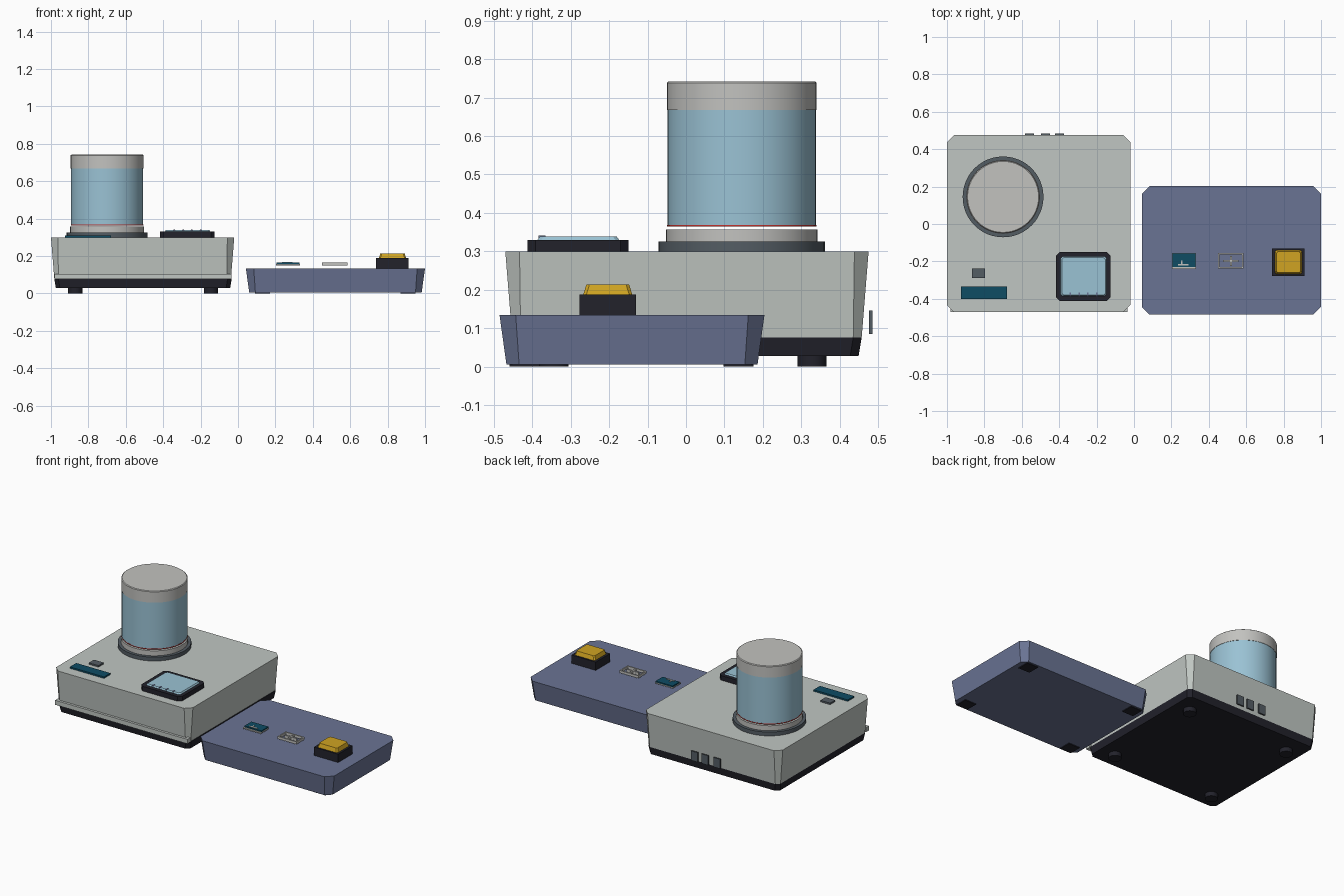
import bpy, bmesh, math

cube = bpy.data.objects.get("Cube")
if cube:
    bpy.data.objects.remove(cube, do_unlink=True)


def material(name, rgb):
    lin = [(c / 255 / 12.92) if c < 11 else ((c / 255 + 0.055) / 1.055) ** 2.4 for c in rgb]
    m = bpy.data.materials.new(name)
    m.use_nodes = True
    m.diffuse_color = (*lin, 1)
    m.node_tree.nodes["Principled BSDF"].inputs["Base Color"].default_value = (*lin, 1)
    return m


SHELL = material("shell grey", (192, 198, 194))
PALE = material("pale grey", (194, 194, 191))
BLACK = material("black plastic", (34, 34, 43))
SLATE = material("slate grey", (84, 93, 100))
GLASS = material("light blue", (154, 194, 212))
RED = material("red", (196, 48, 44))
TEAL = material("deep teal", (14, 76, 100))
INDIGO = material("dusty indigo", (106, 116, 148))
YELLOW = material("amber yellow", (208, 164, 34))


def finish(name, bm, mat):
    bmesh.ops.recalc_face_normals(bm, faces=bm.faces)
    me = bpy.data.meshes.new(name)
    bm.to_mesh(me)
    bm.free()
    me.materials.append(mat)
    ob = bpy.data.objects.new(name, me)
    bpy.context.collection.objects.link(ob)
    return ob


def block(name, mat, x, y, z, cut=0.0, taper=0.0, cut_low=None):
    """Box over the x, y and z ranges, with cut corners; taper > 0 shrinks the
    bottom and taper < 0 shrinks the top."""
    bm = bmesh.new()
    rings = []
    low = cut if cut_low is None else cut_low
    for h, inset, c in ((z[0], max(taper, 0), low), (z[1], max(-taper, 0), cut)):
        x0, x1, y0, y1 = x[0] + inset, x[1] - inset, y[0] + inset, y[1] - inset
        if cut:
            pts = [(x0 + c, y0), (x1 - c, y0), (x1, y0 + c), (x1, y1 - c),
                   (x1 - c, y1), (x0 + c, y1), (x0, y1 - c), (x0, y0 + c)]
        else:
            pts = [(x0, y0), (x1, y0), (x1, y1), (x0, y1)]
        rings.append([bm.verts.new((px, py, h)) for px, py in pts])
    a, b = rings
    n = len(a)
    bm.faces.new(a)
    bm.faces.new(b)
    for i in range(n):
        j = (i + 1) % n
        bm.faces.new((a[i], a[j], b[j], b[i]))
    return finish(name, bm, mat)


def turned(name, mat, centre, profile, sides=48):
    """Solid of revolution from (radius, height) points, capped at both ends."""
    bm = bmesh.new()
    rings = []
    for r, h in profile:
        rings.append([bm.verts.new((centre[0] + r * math.cos(2 * math.pi * i / sides),
                                    centre[1] + r * math.sin(2 * math.pi * i / sides), h))
                      for i in range(sides)])
    bm.faces.new(rings[0])
    bm.faces.new(rings[-1])
    for a, b in zip(rings, rings[1:]):
        for i in range(sides):
            j = (i + 1) % sides
            bm.faces.new((a[i], a[j], b[j], b[i]))
    ob = finish(name, bm, mat)
    bpy.ops.object.select_all(action='DESELECT')
    ob.select_set(True)
    bpy.context.view_layer.objects.active = ob
    bpy.ops.object.shade_smooth_by_angle(angle=math.radians(30))
    return ob


def around(c, half):
    return (c - half, c + half)


# Main housing: shell, dark base, front lip and round feet
block("housing_shell", SHELL, (-1.0, -0.02), (-0.47, 0.475), (0.076, 0.30), 0.037, 0.018, 0.022)
block("housing_base", BLACK, (-0.982, -0.034), (-0.455, 0.457), (0.028, 0.076), 0.022, 0.008)
block("front_lip", SHELL, (-0.982, -0.034), (-0.47, -0.44), (0.076, 0.105))
for fx in (-0.87, -0.145):
    for fy in (-0.343, 0.328):
        turned("housing_foot", BLACK, (fx, fy), [(0.038, 0.0), (0.038, 0.03)], 24)

# Canister: collar, seat, red seal, tinted body and lid
axis = (-0.70, 0.145)
turned("canister_collar", SLATE, axis, [(0.216, 0.30), (0.216, 0.325)])
turned("canister_seat", PALE, axis, [(0.197, 0.325), (0.197, 0.357)])
turned("canister_seal", RED, axis, [(0.194, 0.364), (0.194, 0.369)])
turned("canister_body", GLASS, axis, [(0.193, 0.369), (0.193, 0.668)])
turned("canister_lid", PALE, axis, [(0.195, 0.668), (0.195, 0.738), (0.19, 0.742)])

# Display on the housing top
block("display_bezel", BLACK, (-0.417, -0.125), (-0.412, -0.15), (0.30, 0.33), 0.02)
block("display_screen", GLASS, (-0.392, -0.147), (-0.386, -0.174), (0.33, 0.338), 0.01, -0.006)
for i in range(4):
    block("display_tick", INDIGO, around(-0.342 + i * 0.048, 0.004), (-0.384, -0.366),
          (0.333, 0.341))

# Label strip and small key
block("label_strip", TEAL, (-0.925, -0.68), (-0.40, -0.335), (0.30, 0.31))
block("small_key", SLATE, (-0.866, -0.797), (-0.29, -0.238), (0.30, 0.31))

# Rear sockets
for px in (-0.559, -0.473, -0.398):
    block("rear_socket", SLATE, around(px, 0.024), (0.476, 0.485), (0.085, 0.146))

# Side unit with thin pads below
block("side_unit", INDIGO, (0.042, 1.0), (-0.485, 0.204), (0.005, 0.134), 0.042, 0.018, 0.033)
for px in (0.13, 0.91):
    for py in (-0.42, 0.137):
        block("side_unit_pad", BLACK, around(px, 0.04), around(py, 0.039), (0.0, 0.007))

# Push button
block("button_base", BLACK, (0.738, 0.912), (-0.277, -0.13), (0.134, 0.188))
block("button_cap", YELLOW, (0.753, 0.899), (-0.267, -0.14), (0.188, 0.214), 0.008, -0.008)

# Teal badge with a pale bracket mark
block("badge_backing", PALE, (0.203, 0.332), (-0.24, -0.155), (0.150, 0.157))
block("badge_face", TEAL, (0.206, 0.328), (-0.229, -0.157), (0.157, 0.165))
block("badge_mark_base", PALE, (0.235, 0.292), (-0.222, -0.214), (0.165, 0.168))
block("badge_mark_post", PALE, (0.25, 0.258), (-0.214, -0.196), (0.165, 0.168))

# Open frame with a plus mark
cx, cy, hx, hy, bar, lift = 0.518, -0.197, 0.068, 0.042, 0.004, (0.150, 0.166)
for s in (-1, 1):
    block("frame_side", PALE, around(cx + s * (hx - bar), bar), around(cy, hy), lift)
    block("frame_rail", PALE, around(cx, hx - 2 * bar), around(cy + s * (hy - bar), bar), lift)
block("plus_bar", PALE, around(cx, 0.042), around(cy, 0.005), lift)
for s in (-1, 1):
    block("plus_arm", PALE, around(cx, 0.005), around(cy + s * 0.016, 0.011), lift)
